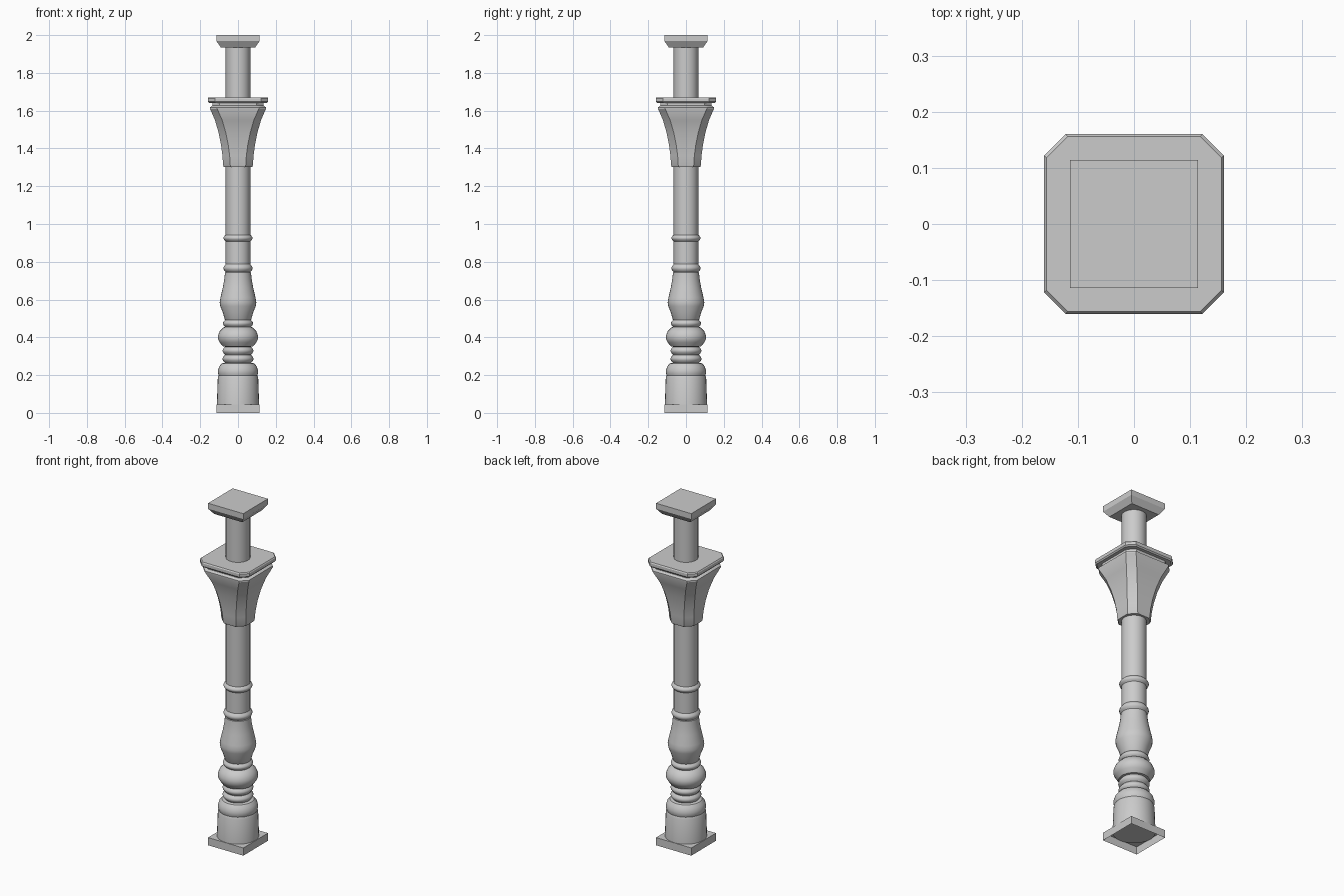
import bpy, math

if "Cube" in bpy.data.objects:
    bpy.data.objects.remove(bpy.data.objects["Cube"])

def make(name, verts, faces, smooth_angle=None):
    me = bpy.data.meshes.new(name)
    me.from_pydata(verts, [], faces)
    ob = bpy.data.objects.new(name, me)
    bpy.context.collection.objects.link(ob)
    if smooth_angle:
        bpy.ops.object.select_all(action='DESELECT')
        ob.select_set(True)
        bpy.context.view_layer.objects.active = ob
        bpy.ops.object.shade_smooth_by_angle(angle=math.radians(smooth_angle))
    return ob

def loft(name, rings, bottom=True, top=True, smooth_angle=None):
    """Skin equal-length rings of points from bottom to top."""
    n = len(rings[0])
    verts = [p for r in rings for p in r]
    faces = [(k*n + i, k*n + (i+1) % n, (k+1)*n + (i+1) % n, (k+1)*n + i)
             for k in range(len(rings)-1) for i in range(n)]
    if bottom:
        faces.append(tuple(reversed(range(n))))
    if top:
        faces.append(tuple(range(len(verts)-n, len(verts))))
    return make(name, verts, faces, smooth_angle)

def circle(r, z, n=32):
    return [(r*math.cos(2*math.pi*i/n), r*math.sin(2*math.pi*i/n), z) for i in range(n)]

def square(h, z):
    return [(-h, -h, z), (h, -h, z), (h, h, z), (-h, h, z)]

def chamfered(h, z, c=0.038):
    f = h - c
    return [(-f, -h, z), (f, -h, z), (h, -f, z), (h, f, z),
            (f, h, z), (-f, h, z), (-h, f, z), (-h, -f, z)]

def bead(z0, z1, r0, r1, steps=6):
    """Rounded profile bulging from r0 to r1 between two heights."""
    return [(r0 + (r1-r0)*math.sin(math.pi*i/steps), z0 + (z1-z0)*i/steps)
            for i in range(steps+1)]

# Square plinth, hollow underneath
loft("plinth", [square(0.114, 0), square(0.114, 0.045)], bottom=False)

# Turned lower column
profile = [(0.112, 0.04), (0.107, 0.185), (0.102, 0.198), (0.106, 0.21),
           (0.106, 0.225), (0.1, 0.245), (0.086, 0.262)]
profile += bead(0.265, 0.307, 0.069, 0.082)
profile += bead(0.308, 0.35, 0.069, 0.082)
profile += [(0.08, 0.352), (0.097, 0.373), (0.106, 0.39), (0.106, 0.41),
            (0.097, 0.432), (0.077, 0.452)]
profile += bead(0.455, 0.492, 0.068, 0.08)
profile += [(0.07, 0.495), (0.08, 0.53), (0.094, 0.565), (0.097, 0.585),
            (0.093, 0.61), (0.08, 0.665), (0.072, 0.71), (0.069, 0.743)]
profile += bead(0.745, 0.787, 0.065, 0.077)
profile += bead(0.908, 0.943, 0.065, 0.077)
profile += [(0.065, 1.31)]
loft("turned_column", [circle(r, z) for r, z in profile], smooth_angle=35)

# Flared capital with clipped corners
flare = [(0.076, 1.303), (0.079, 1.312), (0.082, 1.36), (0.09, 1.42), (0.103, 1.485),
         (0.122, 1.55), (0.148, 1.61), (0.148, 1.618), (0.135, 1.627), (0.135, 1.642)]
loft("capital", [chamfered(h, z) for h, z in flare], smooth_angle=25)

# Slab on the capital
slab = [(0.154, 1.641), (0.16, 1.648), (0.16, 1.665), (0.156, 1.671)]
loft("capital_slab", [chamfered(h, z) for h, z in slab])

# Upper shaft and top block
loft("upper_shaft", [circle(0.065, 1.668), circle(0.065, 1.94)], smooth_angle=35)
loft("top_block", [square(0.091, 1.935), square(0.114, 1.968), square(0.114, 2.0)])
